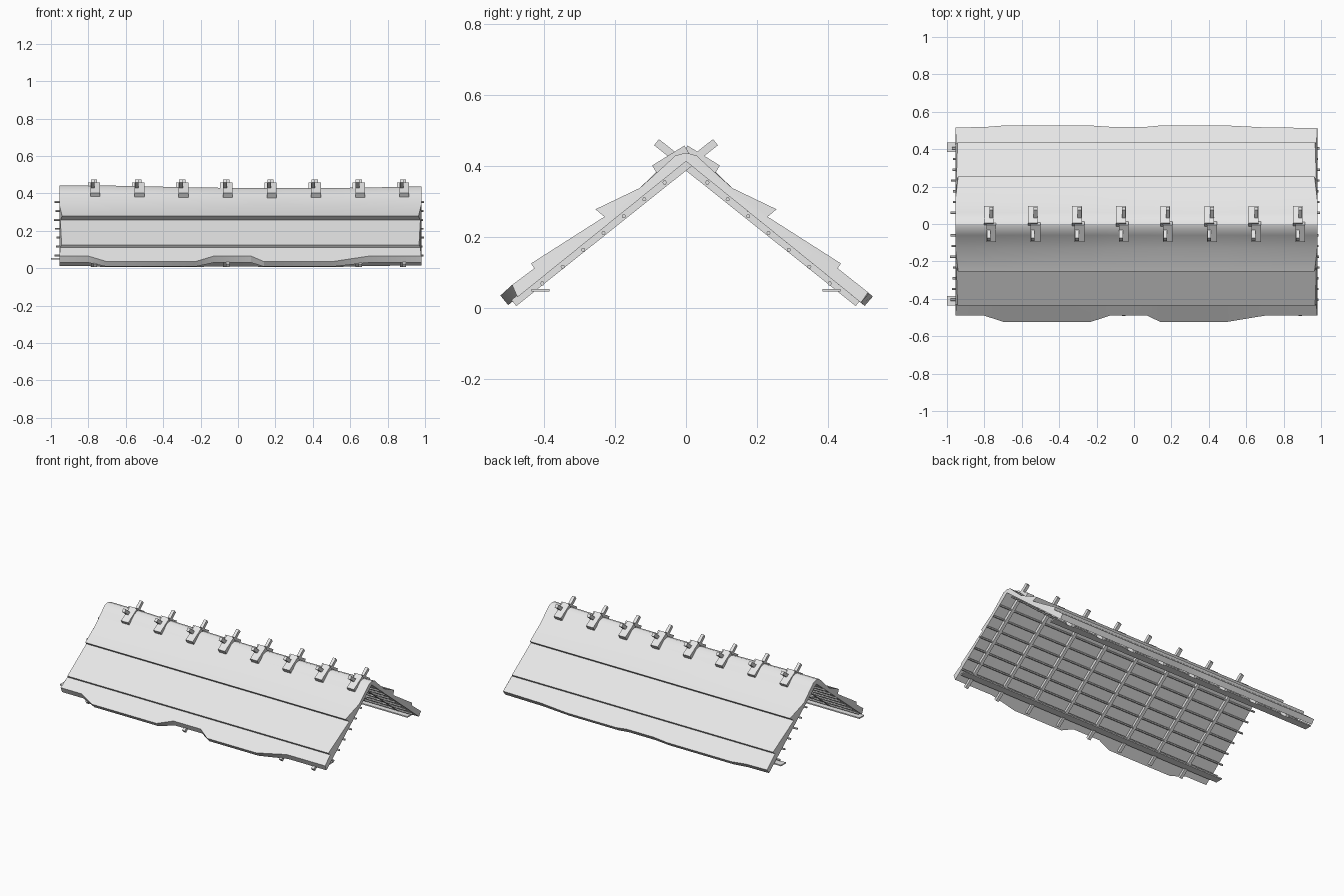
import bpy, bmesh, random
from mathutils import Vector, Matrix

random.seed(4)
if "Cube" in bpy.data.objects:
    bpy.data.objects.remove(bpy.data.objects["Cube"])

grey = bpy.data.materials.new("pale grey")
grey.use_nodes = True
grey.diffuse_color = (0.8, 0.8, 0.8, 1)
grey.node_tree.nodes["Principled BSDF"].inputs["Base Color"].default_value = (0.8, 0.8, 0.8, 1)


def add_object(name, bm):
    bmesh.ops.recalc_face_normals(bm, faces=bm.faces)
    mesh = bpy.data.meshes.new(name)
    bm.to_mesh(mesh)
    bm.free()
    mesh.materials.append(grey)
    obj = bpy.data.objects.new(name, mesh)
    bpy.context.collection.objects.link(obj)
    return obj


def beam(name, x, start, end, width, thick):
    """Box lying in the y-z plane from start to end, centred on x."""
    a, b = Vector((x, *start)), Vector((x, *end))
    along = (b - a).normalized()
    side = Vector((1, 0, 0))
    rot = Matrix((side, along, side.cross(along))).transposed().to_4x4()
    bm = bmesh.new()
    bmesh.ops.create_cube(bm, size=1, matrix=Matrix.Translation((a + b) / 2) @ rot
                          @ Matrix.Diagonal((width, (b - a).length, thick, 1)))
    return add_object(name, bm)


# Thatch: stepped cross-section swept along x, with wavy eaves and a sagging ridge
tiers = [(0.03, 0.434), (0.06, 0.406), (0.13, 0.338), (0.255, 0.278),
         (0.23, 0.257), (0.437, 0.125), (0.427, 0.112)]
inset = [0, 0, 0, 0.015, 0.005, 0.012, 0.005]
stations = [-0.955, -0.8, -0.7, -0.23, -0.13, 0.07, 0.14, 0.5, 0.7, 0.98]
front_wave = [0, 0, 1, 1, 0, 0, 1, 1, 0, 0]
back_wave = [0.8, 0.85, 1.1, 1.1, 0.9, 0.9, 1.1, 1.1, 0.8, 0.7]


def half_section(x, end, side, wave):
    sag = 0.014 * max(0, 1 - (x - 0.25) ** 2 / 0.8)
    pts = [(x - end * i, side * y, z - (sag if y < 0.1 else 0))
           for (y, z), i in zip(tiers, inset)]
    pts.append((x, side * (0.49 + 0.033 * wave), 0.065 - 0.03 * wave))
    pts.append((x, side * (0.475 + 0.026 * wave), 0.03 - 0.022 * wave))
    return pts, sag


bm = bmesh.new()
rings = []
for n, x in enumerate(stations):
    end = -1 if n == 0 else 1 if n == len(stations) - 1 else 0
    front, sag = half_section(x, end, -1, front_wave[n])
    back, sag = half_section(x, end, 1, back_wave[n])
    loop = [(x, 0, 0.442 - sag)] + back + [(x, 0, 0.413)] + front[::-1]
    rings.append([bm.verts.new(p) for p in loop])
for r, s in zip(rings, rings[1:]):
    for i in range(len(r)):
        j = (i + 1) % len(r)
        bm.faces.new((r[i], r[j], s[j], s[i]))
# End caps, split at the ridge
half = len(rings[0]) // 2
for r in (rings[0], rings[-1]):
    bm.faces.new(r[:half + 1])
    bm.faces.new(r[half:] + r[:1])
thatch = add_object("thatch", bm)
bpy.context.view_layer.objects.active = thatch
thatch.select_set(True)
bpy.ops.object.shade_smooth_by_angle(angle=0.5)
thatch.select_set(False)

# Crossed rafters and ridge saddle boards
for n in range(8):
    x = -0.77 + 0.236 * n
    for side, label in ((-1, "front"), (1, "back")):
        shift = -0.007 * side
        beam(f"{label}_rafter_{n + 1}", x + shift, (side * 0.485, 0.014),
             (-side * 0.083, 0.467), 0.02, 0.022)
        beam(f"{label}_ridge_board_{n + 1}", x + shift, (side * 0.086, 0.386),
             (-side * 0.005, 0.442), 0.052, 0.036)

# Round battens and flat eave planks running along the roof
for side, label in ((-1, "front"), (1, "back")):
    for n in range(7):
        y = 0.06 + 0.0575 * n
        low, high = -0.975 + random.uniform(-0.01, 0.01), 0.99 + random.uniform(-0.006, 0.005)
        bm = bmesh.new()
        place = Matrix.Translation(((low + high) / 2, side * y, 0.403 - 0.825 * y))
        bmesh.ops.create_cone(bm, cap_ends=True, segments=6, radius1=0.006, radius2=0.006,
                              depth=high - low, matrix=place @ Matrix.Rotation(1.5708, 4, 'Y'))
        add_object(f"{label}_batten_{n + 1}", bm)
    plank = beam(f"{label}_eave_plank", -0.015, (side * 0.385, 0.05),
                 (side * 0.435, 0.05), 1.97, 0.008)
